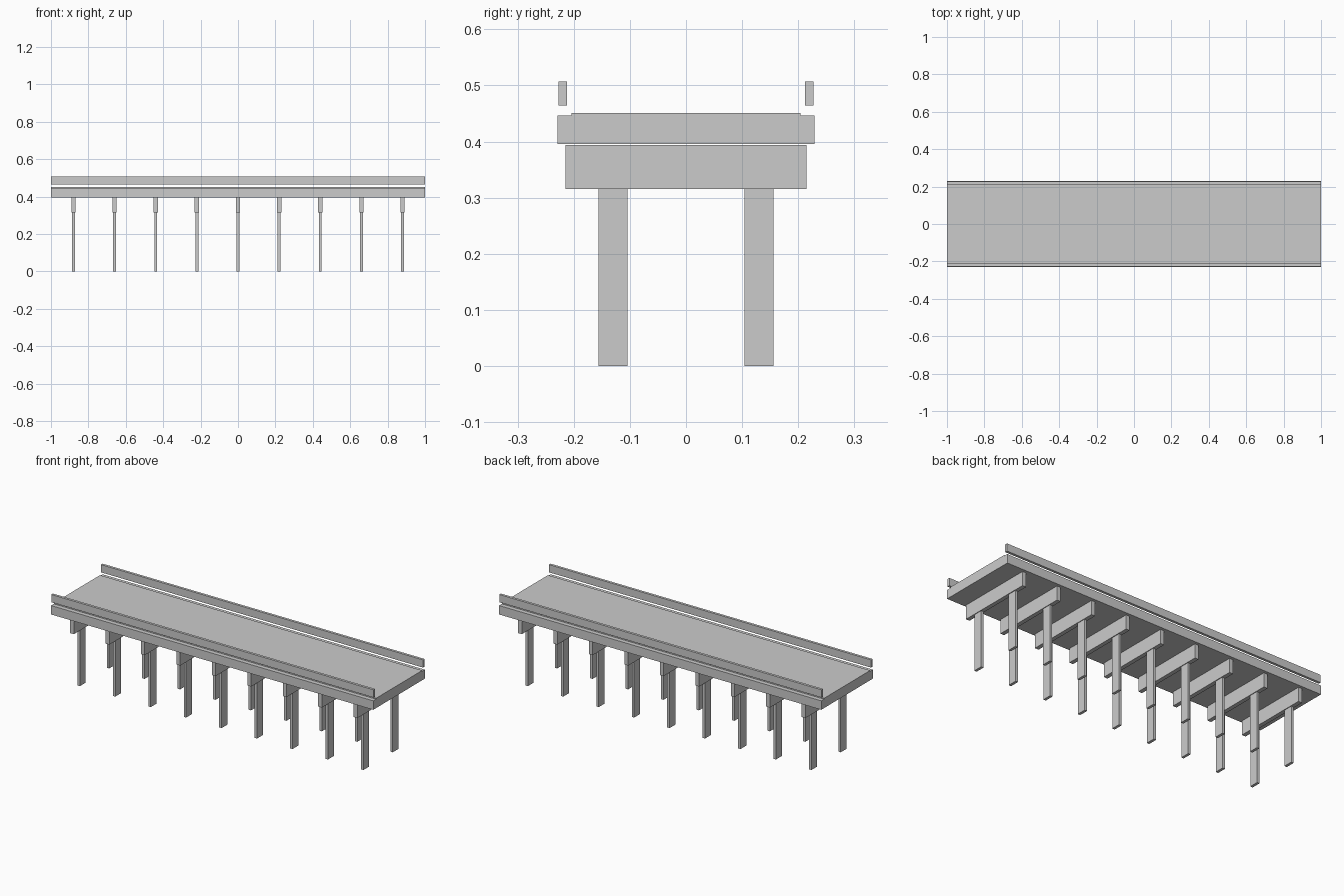
import bpy, bmesh

if "Cube" in bpy.data.objects:
    bpy.data.objects.remove(bpy.data.objects["Cube"])

grey = bpy.data.materials.new("concrete_grey")
grey.diffuse_color = (0.6, 0.6, 0.6, 1)
grey.use_nodes = True
grey.node_tree.nodes["Principled BSDF"].inputs["Base Color"].default_value = grey.diffuse_color


def extrude_x(name, profile, length, x=0.0):
    """Extrude a (y, z) profile along x, centred on x."""
    bm = bmesh.new()
    base = bm.faces.new([bm.verts.new((x - length / 2, y, z)) for y, z in profile])
    ext = bmesh.ops.extrude_face_region(bm, geom=[base])
    verts = [v for v in ext["geom"] if isinstance(v, bmesh.types.BMVert)]
    bmesh.ops.translate(bm, verts=verts, vec=(length, 0, 0))
    bmesh.ops.recalc_face_normals(bm, faces=bm.faces)
    mesh = bpy.data.meshes.new(name)
    bm.to_mesh(mesh)
    bm.free()
    mesh.materials.append(grey)
    obj = bpy.data.objects.new(name, mesh)
    bpy.context.collection.objects.link(obj)
    return obj


def box(name, y0, y1, z0, z1, length, x=0.0):
    return extrude_x(name, [(y0, z0), (y1, z0), (y1, z1), (y0, z1)], length, x)


# Deck with a slightly raised roadway
half = [(0.229, 0.396), (0.229, 0.446), (0.2045, 0.446), (0.2045, 0.451)]
extrude_x("deck", half + [(-y, z) for y, z in reversed(half)], 2.0)

# Side rails, floating just above the deck edges
for side, s in (("left", -1), ("right", 1)):
    box(f"{side}_rail", s * 0.2125, s * 0.227, 0.464, 0.507, 2.0)

# Nine bents: a cross beam on two flat piles
for i in range(9):
    x = (i - 4) * 0.22
    box(f"cross_beam_{i + 1}", -0.215, 0.215, 0.315, 0.394, 0.023, x)
    for side, s in (("left", -1), ("right", 1)):
        box(f"{side}_pile_{i + 1}", s * 0.104, s * 0.156, 0.0, 0.315, 0.015, x)
